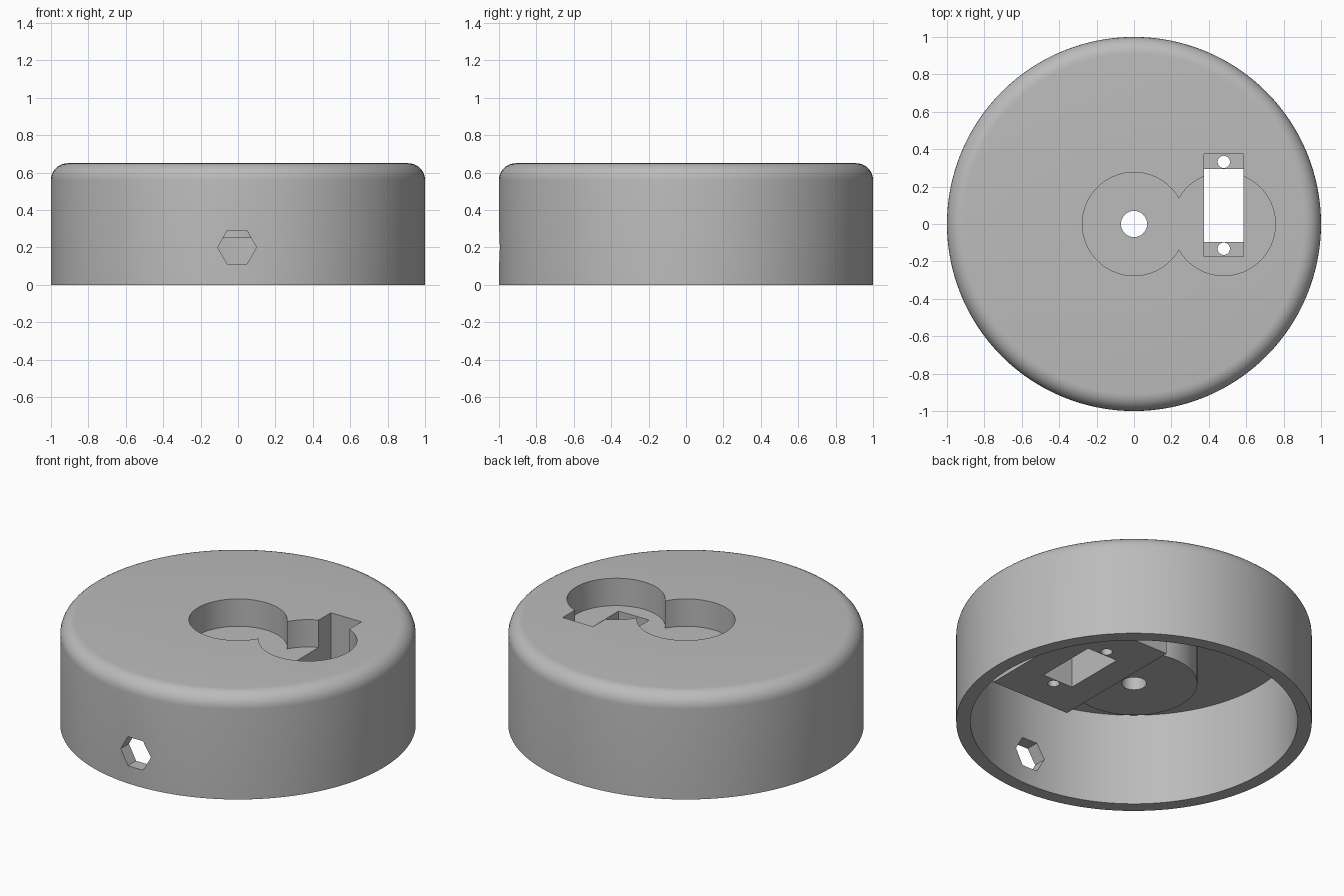
import bpy, bmesh, math

if "Cube" in bpy.data.objects:
    bpy.data.objects.remove(bpy.data.objects["Cube"])

grey = bpy.data.materials.new("plain grey")
grey.diffuse_color = (0.5, 0.5, 0.5, 1)
grey.use_nodes = True
grey.node_tree.nodes["Principled BSDF"].inputs["Base Color"].default_value = grey.diffuse_color


def finish(bm, name):
    bmesh.ops.recalc_face_normals(bm, faces=bm.faces)
    me = bpy.data.meshes.new(name)
    bm.to_mesh(me)
    bm.free()
    me.materials.append(grey)
    ob = bpy.data.objects.new(name, me)
    bpy.context.collection.objects.link(ob)
    return ob


def prism(name, points, z0, z1):
    bm = bmesh.new()
    face = bm.faces.new([bm.verts.new((x, y, z0)) for x, y in points])
    ext = bmesh.ops.extrude_face_region(bm, geom=[face])
    for v in ext["geom"]:
        if isinstance(v, bmesh.types.BMVert):
            v.co.z = z1
    return finish(bm, name)


def circle(cx, cy, r, n):
    return [(cx + r * math.cos(2 * math.pi * i / n), cy + r * math.sin(2 * math.pi * i / n))
            for i in range(n)]


def box(name, x0, x1, y0, y1, z0, z1):
    return prism(name, [(x0, y0), (x1, y0), (x1, y1), (x0, y1)], z0, z1)


def lathe(name, profile, n):
    # the first and last profile points lie on the axis
    bm = bmesh.new()
    rings = []
    for r, z in profile:
        if r == 0:
            rings.append([bm.verts.new((0, 0, z))] * n)
        else:
            rings.append([bm.verts.new((x, y, z)) for x, y in circle(0, 0, r, n)])
    for a, b in zip(rings, rings[1:]):
        for i in range(n):
            j = (i + 1) % n
            bm.faces.new(list(dict.fromkeys([a[i], a[j], b[j], b[i]])))
    return finish(bm, name)


def combine(target, other, op):
    other.hide_render = True
    bpy.context.view_layer.objects.active = target
    mod = target.modifiers.new(op, 'BOOLEAN')
    mod.operation = op
    mod.solver = 'EXACT'
    mod.object = other
    bpy.ops.object.modifier_apply(modifier=mod.name)
    bpy.data.objects.remove(other, do_unlink=True)


# hollow round cover with a rounded top edge
R, H, F = 1.0, 0.65, 0.09
arc = [(R - F + F * math.cos(a), H - F + F * math.sin(a))
       for a in (math.pi / 2 * i / 8 for i in range(9))]
cover = lathe("round_cover", [(0, 0.575), (0.92, 0.575), (0.92, 0), (R, 0)] + arc + [(0, H)], 128)

# bosses and mounting block under the ceiling
SX, SY = 0.48, 0.10
for cx in (0, SX):
    combine(cover, prism("boss", circle(cx, 0, 0.356, 80), 0.25, 0.61), 'UNION')
combine(cover, box("mount_block", SX - 0.27, SX + 0.27, SY - 0.437, SY + 0.435, 0.13, 0.615), 'UNION')

# overlapping round pockets in the top
for cx in (0, SX):
    combine(cover, prism("pocket", circle(cx, 0, 0.276, 80), 0.48, 0.8), 'DIFFERENCE')

# tab recess and rectangular through opening
combine(cover, box("tab_recess", 0.375, 0.585, SY - 0.275, SY + 0.275, 0.335, 0.82), 'DIFFERENCE')
combine(cover, box("body_opening", 0.3755, 0.5845, SY - 0.195, SY + 0.195, -0.1, 0.45), 'DIFFERENCE')

# shaft hole, two screw holes
for x, y, r in ((0, 0, 0.07), (SX, SY + 0.232, 0.033), (SX, SY - 0.232, 0.033)):
    combine(cover, prism("hole", circle(x, y, r, 40), -0.1, 0.47 if x else 0.6), 'DIFFERENCE')

# hexagonal hole through the front wall
hexagon = prism("hex_hole", circle(-0.005, 0.2, 0.104, 6), 0.8, 1.2)
hexagon.rotation_euler.x = math.pi / 2
bpy.context.view_layer.update()
combine(cover, hexagon, 'DIFFERENCE')

# smooth shading with sharp edges
bpy.ops.object.select_all(action='DESELECT')
cover.select_set(True)
bpy.context.view_layer.objects.active = cover
bpy.ops.object.shade_smooth_by_angle(angle=math.radians(30))
